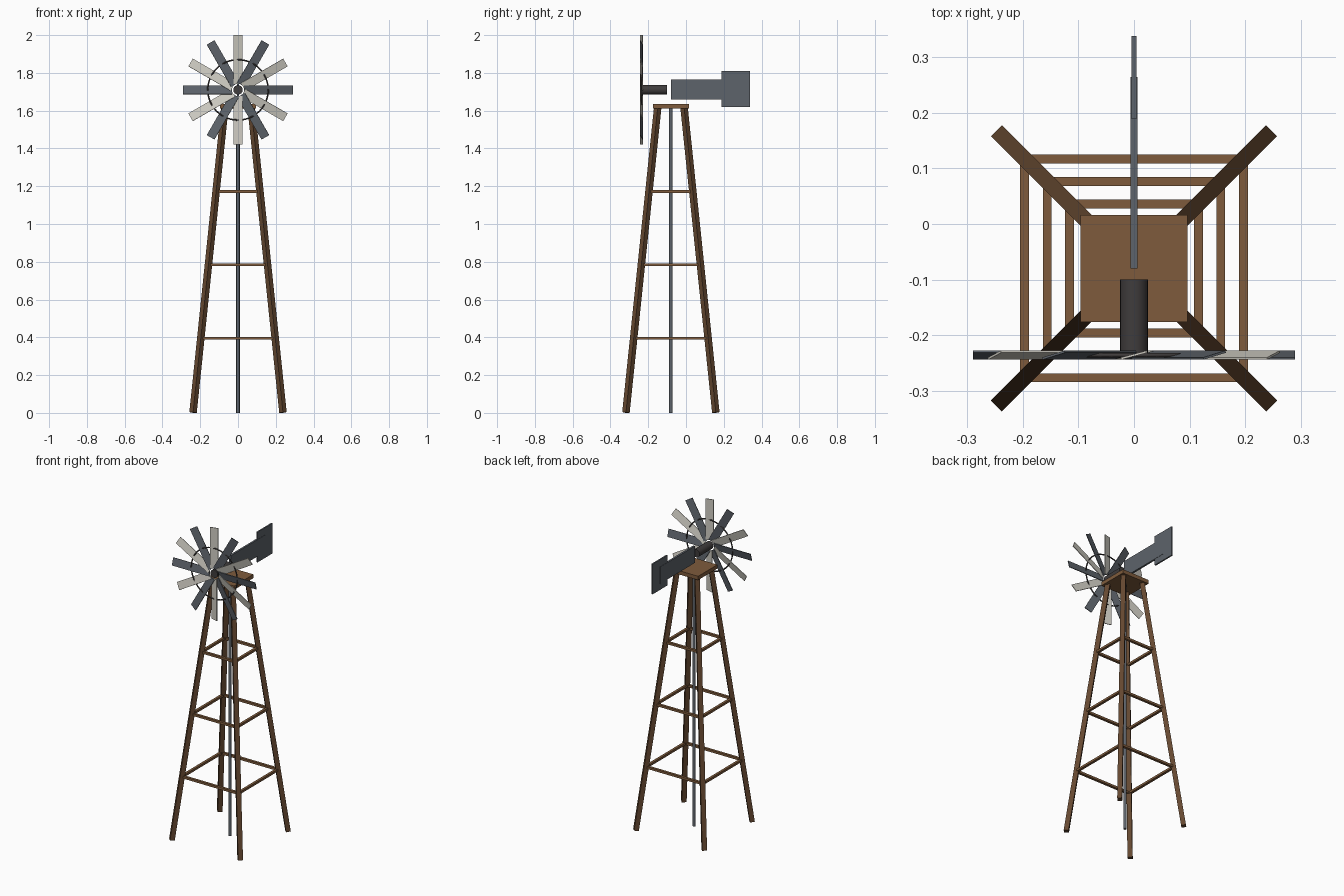
import bpy, bmesh, math
from mathutils import Matrix, Vector

if "Cube" in bpy.data.objects:
    bpy.data.objects.remove(bpy.data.objects["Cube"])

CY = -0.08           # tower axis in y
WHEEL = Vector((0, -0.236, 1.71))


def material(name, rgb):
    m = bpy.data.materials.new(name)
    m.diffuse_color = (*rgb, 1)
    m.use_nodes = True
    m.node_tree.nodes["Principled BSDF"].inputs["Base Color"].default_value = m.diffuse_color
    return m


WOOD = material("wood", (0.21, 0.105, 0.045))
DARK_WOOD = material("dark wood", (0.13, 0.065, 0.03))
STEEL = material("steel", (0.11, 0.125, 0.145))
PALE = material("pale metal", (0.62, 0.6, 0.54))
BLACK = material("dark metal", (0.05, 0.045, 0.045))


def add(name, bm, mat, matrix=Matrix()):
    bm.transform(matrix)
    me = bpy.data.meshes.new(name)
    bm.to_mesh(me)
    bm.free()
    ob = bpy.data.objects.new(name, me)
    bpy.context.collection.objects.link(ob)
    me.materials.append(mat)
    return ob


def box(name, size, mat, matrix):
    bm = bmesh.new()
    bmesh.ops.create_cube(bm, size=1)
    return add(name, bm, mat, matrix @ Matrix.Diagonal((*size, 1)))


def cylinder(name, r, length, mat, matrix, n=24):
    bm = bmesh.new()
    bmesh.ops.create_cone(bm, cap_ends=True, segments=n, radius1=r, radius2=r, depth=length)
    ob = add(name, bm, mat, matrix)
    for f in ob.data.polygons:
        f.use_smooth = len(f.vertices) == 4
    return ob


T = Matrix.Translation


def R(deg, axis):
    return Matrix.Rotation(math.radians(deg), 4, axis)


# Splayed legs, square section turned to face the diagonals
FOOT, TOP, H = 0.238, 0.070, 1.612
lean = math.atan2((FOOT - TOP) * math.sqrt(2), H)
length = math.hypot((FOOT - TOP) * math.sqrt(2), H)
mid = (FOOT + TOP) / 2 * math.sqrt(2)
for i in range(4):
    m = (T((0, CY, 0)) @ R(45 + 90 * i, 'Z') @ T((mid, 0, H / 2 + 0.002))
         @ Matrix.Rotation(-lean, 4, 'Y'))
    box(f"leg_{i + 1}", (0.028, 0.028, length), DARK_WOOD, m)

# Three levels of square bracing
for level, z in enumerate((0.395, 0.785, 1.172)):
    d = FOOT + (TOP - FOOT) * z / H
    for i in range(4):
        m = T((0, CY, z)) @ R(90 * i, 'Z') @ T((d, 0, 0))
        box(f"brace_{level + 1}_{i + 1}", (0.016, 2 * d, 0.014), WOOD, m)

# Top platform and centre pipe
box("platform", (0.192, 0.192, 0.024), WOOD, T((0, CY, 1.623)))
cylinder("pump_pipe", 0.0095, 1.62, STEEL, T((0, CY, 0.81)), 12)

# Wheel shaft
cylinder("hub", 0.025, 0.138, BLACK, T((0, -0.169, WHEEL.z)) @ R(90, 'X'))

# Twelve pitched blades, alternating colours
for i in range(12):
    m = T(WHEEL) @ R(30 * i, 'Y') @ T((0, 0, 0.161)) @ R(15, 'Z')
    box(f"blade_{i + 1}", (0.048, 0.004, 0.258), STEEL if i % 2 else PALE, m)

# Ring tying the blades together
bpy.ops.mesh.primitive_torus_add(major_radius=0.16, minor_radius=0.004, major_segments=48,
                                 minor_segments=8, location=WHEEL,
                                 rotation=(math.pi / 2, 0, 0))
ring = bpy.context.object
ring.name = "blade_ring"
ring.data.materials.append(BLACK)
bpy.ops.object.shade_smooth()

# Tail boom and vane
box("tail_boom", (0.012, 0.345, 0.106), STEEL, T((0, 0.0925, 1.712)))
box("tail_vane", (0.009, 0.149, 0.19), STEEL, T((0, 0.2635, 1.715)))
